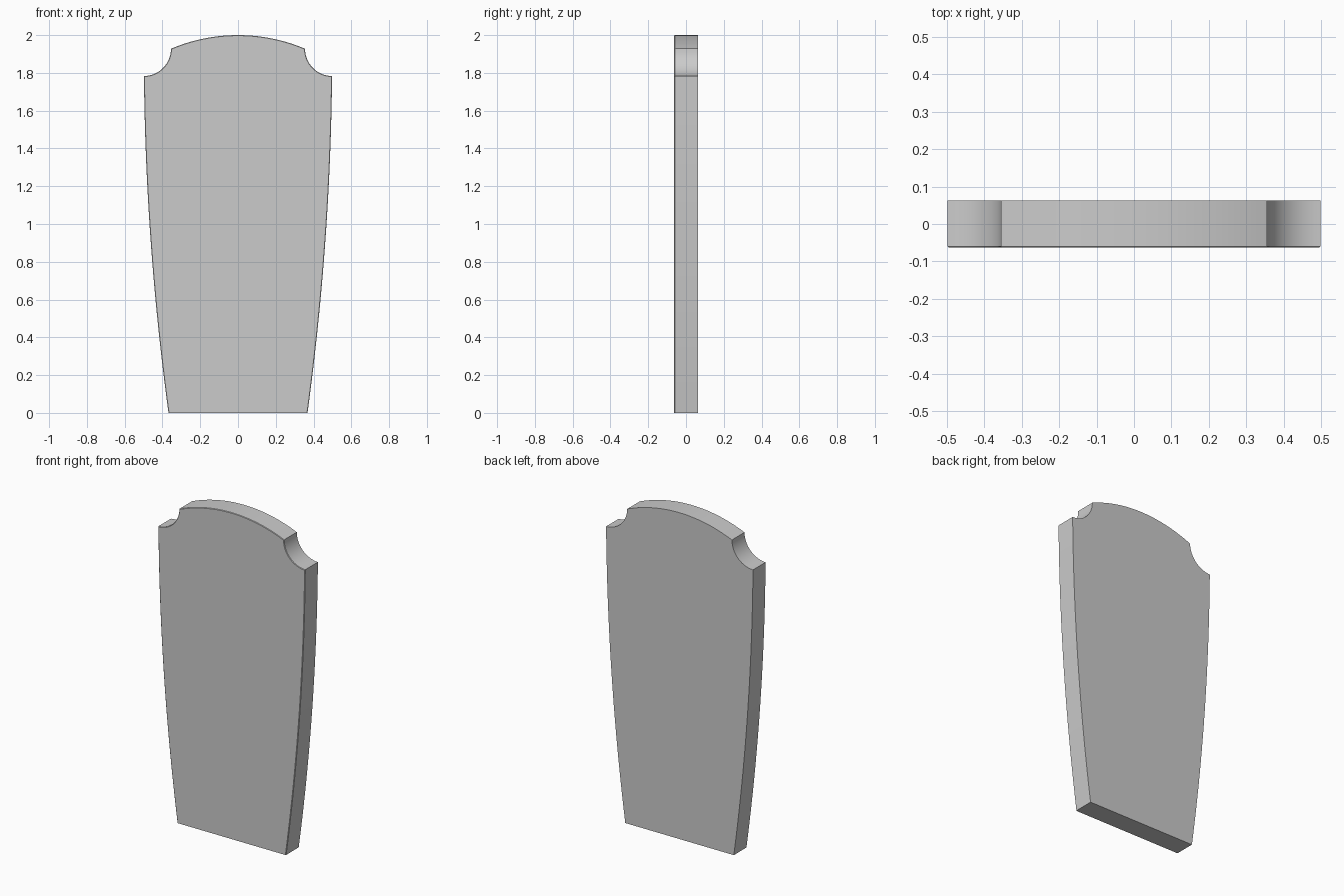
import bpy, bmesh, math

if "Cube" in bpy.data.objects:
    bpy.data.objects.remove(bpy.data.objects["Cube"])

HALF_DEPTH = 0.0625


def arc_by_sagitta(p, q, sag, n):
    """Shallow arc from p to q, bulging to the right of travel by sag."""
    dx, dz = q[0] - p[0], q[1] - p[1]
    length = math.hypot(dx, dz)
    nx, nz = dz / length, -dx / length
    pts = []
    for i in range(n + 1):
        t = i / n
        o = 4 * sag * t * (1 - t)
        pts.append((p[0] + dx * t + nx * o, p[1] + dz * t + nz * o))
    return pts


# Right half of the outline: bowed side, scooped shoulder, half of the crown
side = arc_by_sagitta((0.368, 0.0), (0.498, 1.783), 0.028, 20)
shoulder = [(0.5 + 0.145 * math.cos(a), 1.928 + 0.145 * math.sin(a))
            for a in (math.radians(270 - 90 * i / 14) for i in range(1, 15))]
sx, sz = shoulder[-1]
rise = 2.0 - sz
radius = (sx * sx + rise * rise) / (2 * rise)
sweep = math.asin(sx / radius)
crown = [(radius * math.sin(sweep * (1 - i / 14)),
          2.0 - radius + radius * math.cos(sweep * (1 - i / 14))) for i in range(1, 15)]
half = side + shoulder + crown
outline = half + [(-x, z) for x, z in reversed(half[:-1])]

# Extrude the outline through the panel thickness
bm = bmesh.new()
front = bm.faces.new([bm.verts.new((x, -HALF_DEPTH, z)) for x, z in outline])
ext = bmesh.ops.extrude_face_region(bm, geom=[front], use_keep_orig=True)
for v in ext["geom"]:
    if isinstance(v, bmesh.types.BMVert):
        v.co.y = HALF_DEPTH
bmesh.ops.recalc_face_normals(bm, faces=bm.faces[:])

# Finely eased front edge
rim = [e for e in bm.edges
       if all(v.co.y < 0 for v in e.verts) and max(v.co.z for v in e.verts) > 0.001]
bmesh.ops.bevel(bm, geom=rim, offset=0.003, segments=1, affect='EDGES')
bmesh.ops.recalc_face_normals(bm, faces=bm.faces[:])

mesh = bpy.data.meshes.new("shaped_panel")
bm.to_mesh(mesh)
bm.free()
panel = bpy.data.objects.new("shaped_panel", mesh)
bpy.context.collection.objects.link(panel)
bpy.context.view_layer.objects.active = panel
panel.select_set(True)
bpy.ops.object.shade_smooth_by_angle(angle=math.radians(30))
